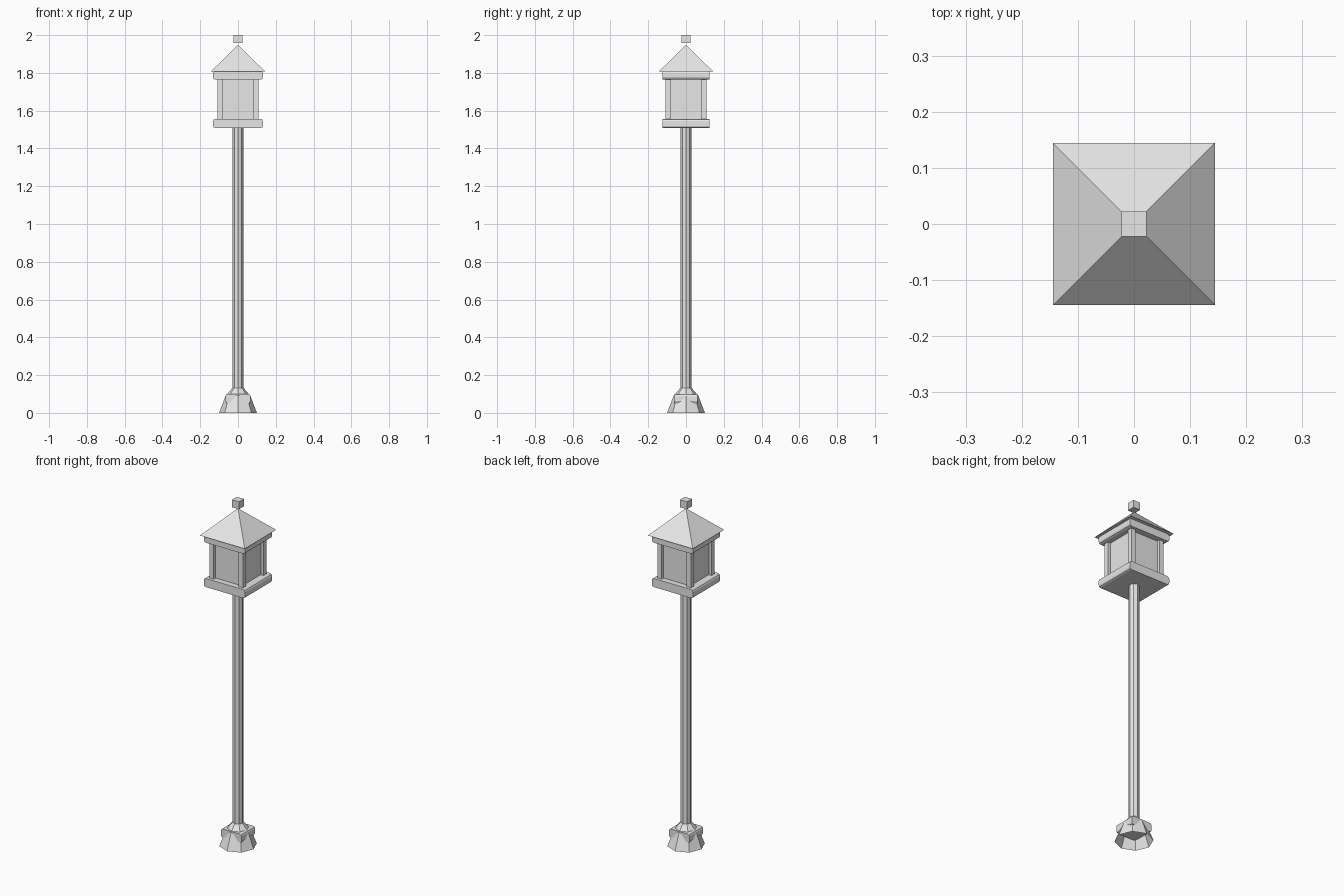
import bpy, bmesh, math
from mathutils import Matrix

old = bpy.data.objects.get("Cube")
if old:
    bpy.data.objects.remove(old, do_unlink=True)

mat = bpy.data.materials.new("light grey")
mat.use_nodes = True
grey = (0.8, 0.8, 0.8, 1)
mat.diffuse_color = grey
mat.node_tree.nodes["Principled BSDF"].inputs["Base Color"].default_value = grey


def finish(name, bm):
    bmesh.ops.recalc_face_normals(bm, faces=bm.faces)
    mesh = bpy.data.meshes.new(name)
    bm.to_mesh(mesh)
    bm.free()
    mesh.materials.append(mat)
    obj = bpy.data.objects.new(name, mesh)
    bpy.context.collection.objects.link(obj)
    return obj


def box(name, hx, hy, z0, z1, x=0, y=0, bevel=0):
    """Box from half sizes; bevel rounds only the edges running along y."""
    bm = bmesh.new()
    bmesh.ops.create_cube(bm, size=1)
    bmesh.ops.scale(bm, vec=(2 * hx, 2 * hy, z1 - z0), verts=bm.verts)
    bmesh.ops.translate(bm, vec=(x, y, (z0 + z1) / 2), verts=bm.verts)
    if bevel:
        edges = [e for e in bm.edges
                 if abs(e.verts[0].co.y - e.verts[1].co.y) > hy]
        bmesh.ops.bevel(bm, geom=edges, offset=bevel, segments=2,
                        profile=0.5, affect='EDGES')
    return finish(name, bm)


def lathe(name, profile, sides=8, cap_bottom=True):
    """Stack of polygon rings given as (radius, height)."""
    bm = bmesh.new()
    rings = [[bm.verts.new((r * math.cos(math.tau * i / sides),
                            r * math.sin(math.tau * i / sides), z))
              for i in range(sides)] for r, z in profile]
    for a, b in zip(rings, rings[1:]):
        for i in range(sides):
            j = (i + 1) % sides
            bm.faces.new((a[i], a[j], b[j], b[i]))
    bm.faces.new(rings[-1])
    if cap_bottom:
        bm.faces.new(rings[0][::-1])
    return finish(name, bm)


# Foot: hollow flared skirt with a rounded block set through it
lathe("foot_skirt", [(0.1, 0), (0.066, 0.09), (0.03, 0.132)], cap_bottom=False)
box("foot_block", 0.066, 0.062, 0.05, 0.1, bevel=0.012)

# Pole
lathe("pole", [(0.028, 0.1), (0.028, 1.507)])

# Lantern housing
box("lantern_floor", 0.132, 0.124, 1.507, 1.557, bevel=0.013)
box("lantern_ceiling", 0.132, 0.124, 1.764, 1.81, bevel=0.013)
box("lantern_panes", 0.09, 0.09, 1.55, 1.77)
for sx, side in ((1, "left"), (-1, "right")):
    for sy, end in ((-1, "front"), (1, "back")):
        box(f"post_{end}_{side}", 0.014, 0.014, 1.55, 1.77,
            x=sx * 0.094, y=sy * 0.094)

# Pyramid roof
bm = bmesh.new()
bmesh.ops.create_cone(bm, cap_ends=True, segments=4, radius1=0.144 * math.sqrt(2),
                      radius2=0, depth=0.141)
bmesh.ops.rotate(bm, verts=bm.verts, matrix=Matrix.Rotation(math.pi / 4, 3, 'Z'))
bmesh.ops.translate(bm, verts=bm.verts, vec=(0, 0, 1.8775))
finish("roof", bm)

# Floating finial
box("finial", 0.0225, 0.0225, 1.957, 2.0)
